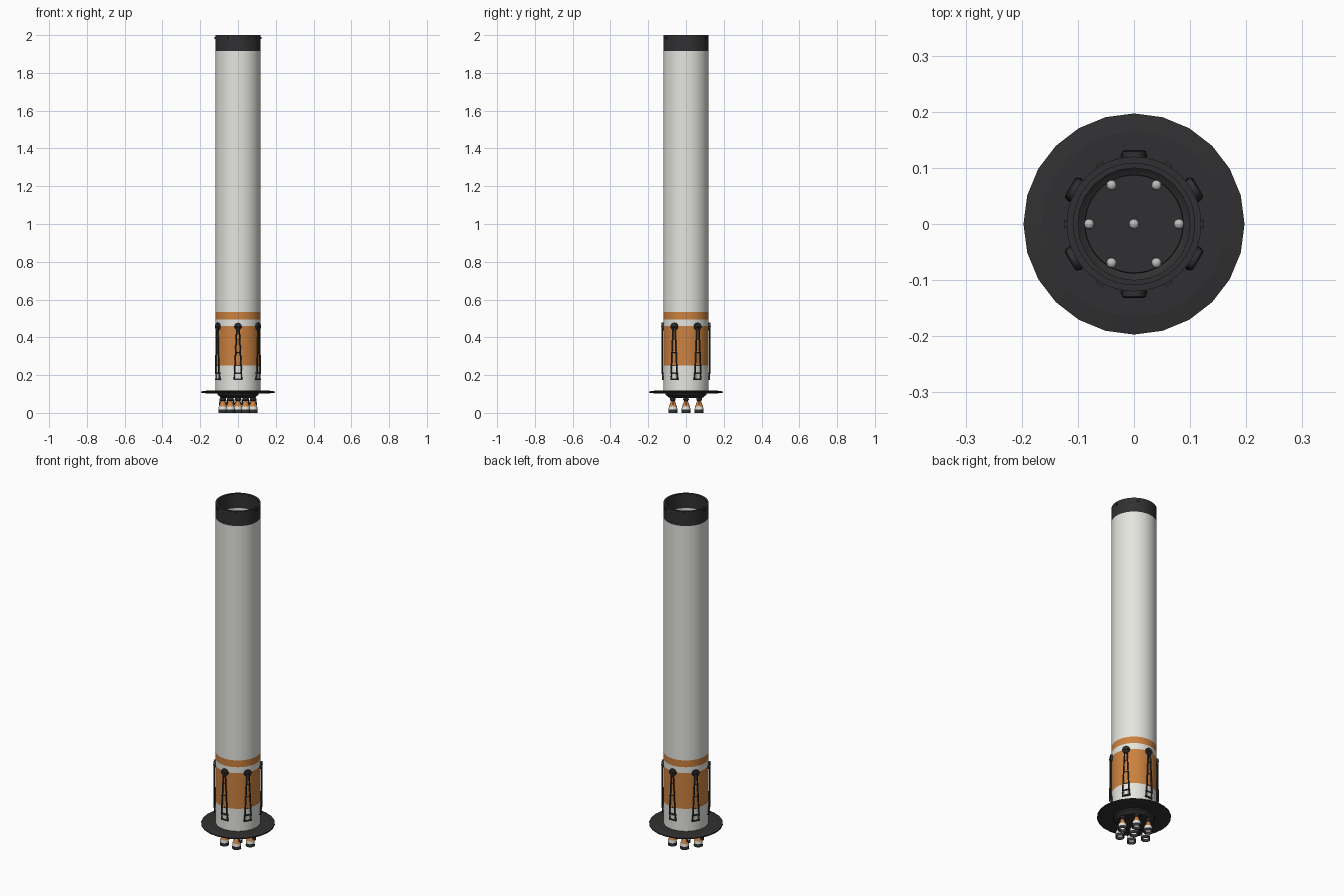
import bpy, bmesh, math
from mathutils import Matrix, Vector

if "Cube" in bpy.data.objects:
    bpy.data.objects.remove(bpy.data.objects["Cube"])


def mat(name, rgb):
    m = bpy.data.materials.new(name)
    m.diffuse_color = (*rgb, 1)
    m.use_nodes = True
    m.node_tree.nodes["Principled BSDF"].inputs["Base Color"].default_value = m.diffuse_color
    return m


WHITE = mat("white_paint", (0.78, 0.78, 0.74))
ORANGE = mat("orange_paint", (0.60, 0.22, 0.05))
DARK = mat("dark_carbon", (0.03, 0.03, 0.032))
METAL = mat("pale_metal", (0.5, 0.5, 0.5))


def finish(name, bm, m, smooth=True, angle=35, place=None):
    bmesh.ops.recalc_face_normals(bm, faces=bm.faces)
    me = bpy.data.meshes.new(name)
    bm.to_mesh(me)
    bm.free()
    me.materials.append(m)
    o = bpy.data.objects.new(name, me)
    bpy.context.collection.objects.link(o)
    if place is not None:
        o.matrix_world = place
    if smooth:
        bpy.ops.object.select_all(action='DESELECT')
        o.select_set(True)
        bpy.context.view_layer.objects.active = o
        bpy.ops.object.shade_smooth_by_angle(angle=math.radians(angle))
    return o


def lathe(name, profile, m, seg=64, closed=True, smooth=True, place=None):
    """Spin (radius, z) points round the z axis; r = 0 ends become caps."""
    bm = bmesh.new()
    rings = []
    for r, z in profile:
        if r == 0:
            rings.append([bm.verts.new((0, 0, z))] * seg)
        else:
            rings.append([bm.verts.new((r * math.cos(2 * math.pi * i / seg),
                                        r * math.sin(2 * math.pi * i / seg), z))
                          for i in range(seg)])
    pairs = list(zip(rings, rings[1:]))
    if closed:
        pairs.append((rings[-1], rings[0]))
    for a, b in pairs:
        for i in range(seg):
            j = (i + 1) % seg
            quad = list(dict.fromkeys([a[i], a[j], b[j], b[i]]))
            if len(quad) > 2:
                bm.faces.new(quad)
    return finish(name, bm, m, smooth, place=place)


def tube(name, z0, z1, m, r=0.12, inner=0.108):
    lathe(name, [(r, z0), (r, z1), (inner, z1), (inner, z0)], m)


def add_box(bm, centre, size):
    bmesh.ops.create_cube(bm, size=1, matrix=Matrix.Translation(centre)
                          @ Matrix.Diagonal((*size, 1)))


def add_rod(bm, a, b, r, seg=8):
    a, b = Vector(a), Vector(b)
    d = b - a
    rot = d.to_track_quat('Z', 'Y').to_matrix().to_4x4()
    bmesh.ops.create_cone(bm, cap_ends=True, segments=seg, radius1=r, radius2=r,
                          depth=d.length, matrix=Matrix.Translation((a + b) / 2) @ rot)


# Body sections, bottom to top
for name, z0, z1, m in [("lower_hull", 0.11, 0.25, WHITE),
                        ("wide_stripe", 0.25, 0.46, ORANGE),
                        ("hull_gap", 0.46, 0.495, WHITE),
                        ("narrow_stripe", 0.495, 0.535, ORANGE),
                        ("main_hull", 0.535, 1.915, WHITE),
                        ("top_collar", 1.915, 2.0, DARK)]:
    tube(name, z0, z1, m)

# Base skirt disc and engine bay
lathe("skirt_disc", [(0.1, 0.103), (0.165, 0.103), (0.197, 0.107), (0.197, 0.113),
                     (0.165, 0.118), (0.1, 0.118)], DARK, seg=24, smooth=False)
lathe("engine_bay", [(0, 0.08), (0.088, 0.08), (0.108, 0.096), (0.114, 0.118),
                     (0.108, 0.118), (0.1, 0.104), (0.088, 0.098), (0.087, 0.104),
                     (0, 0.104)], DARK, closed=False)


# Seven engines: dome, pump, bell, pale band, dark rim
def engine(i, x, y):
    p = Matrix.Translation((x, y, 0))
    lathe(f"engine_dome_{i}", [(0, 0.104), (0.009, 0.104), (0.008, 0.109),
                               (0.005, 0.112), (0, 0.113)], METAL, 16, False, place=p)
    lathe(f"engine_mount_{i}", [(0, 0.082), (0.014, 0.082), (0.015, 0.068),
                                (0.010, 0.062), (0, 0.062)], DARK, 20, False, place=p)
    lathe(f"engine_bell_{i}", [(0.009, 0.066), (0.013, 0.055), (0.018, 0.042),
                               (0.0215, 0.034), (0.0195, 0.034), (0.016, 0.042),
                               (0.011, 0.055), (0.007, 0.066)], ORANGE, 24, place=p)
    lathe(f"bell_band_{i}", [(0.0215, 0.034), (0.0235, 0.018), (0.0215, 0.018),
                             (0.0195, 0.034)], WHITE, 24, place=p)
    lathe(f"bell_rim_{i}", [(0.0235, 0.018), (0.0245, 0.0), (0.0225, 0.0),
                            (0.0215, 0.018)], DARK, 24, place=p)
    # side pipes hugging each bell
    bm = bmesh.new()
    for s in (-1, 1):
        add_rod(bm, (s * 0.013, 0, 0.082), (s * 0.018, 0, 0.042), 0.003)
    finish(f"engine_pipes_{i}", bm, DARK, place=p)


engine(0, 0, 0)
for k in range(6):
    a = math.radians(60 * k)
    engine(k + 1, 0.08 * math.cos(a), 0.08 * math.sin(a))

# Six folded landing legs; built facing +x, then turned into place
for k in range(6):
    turn = Matrix.Rotation(math.radians(30 + 60 * k), 4, 'Z')
    bm = bmesh.new()
    add_rod(bm, (0.115, 0, 0.457), (0.129, 0, 0.457), 0.021, 12)
    add_rod(bm, (0.127, -0.018, 0.457), (0.127, 0.018, 0.457), 0.005)
    for s in (-1, 1):
        add_rod(bm, (0.127, s * 0.006, 0.455), (0.127, s * 0.018, 0.205), 0.004)
        add_rod(bm, (0.124, s * 0.017, 0.21), (0.122, s * 0.021, 0.178), 0.003)
    for z, w in ((0.39, 0.009), (0.32, 0.013), (0.25, 0.016)):
        add_rod(bm, (0.126, -w, z), (0.126, w, z), 0.002)
    add_box(bm, (0.123, 0, 0.21), (0.008, 0.042, 0.006))
    add_box(bm, (0.122, 0, 0.178), (0.010, 0.044, 0.008))
    finish(f"landing_leg_{k}", bm, DARK, place=turn)
    bm = bmesh.new()
    add_box(bm, (0.121, 0, 0.194), (0.010, 0.024, 0.022))
    finish(f"leg_foot_pad_{k}", bm, WHITE, False, place=turn)

# Small latches round the collar
for k in range(6):
    bm = bmesh.new()
    add_box(bm, (0.1215, 0, 1.985), (0.006, 0.015, 0.012))
    finish(f"collar_latch_{k}", bm, DARK, False,
           place=Matrix.Rotation(math.radians(60 * k), 4, 'Z'))
